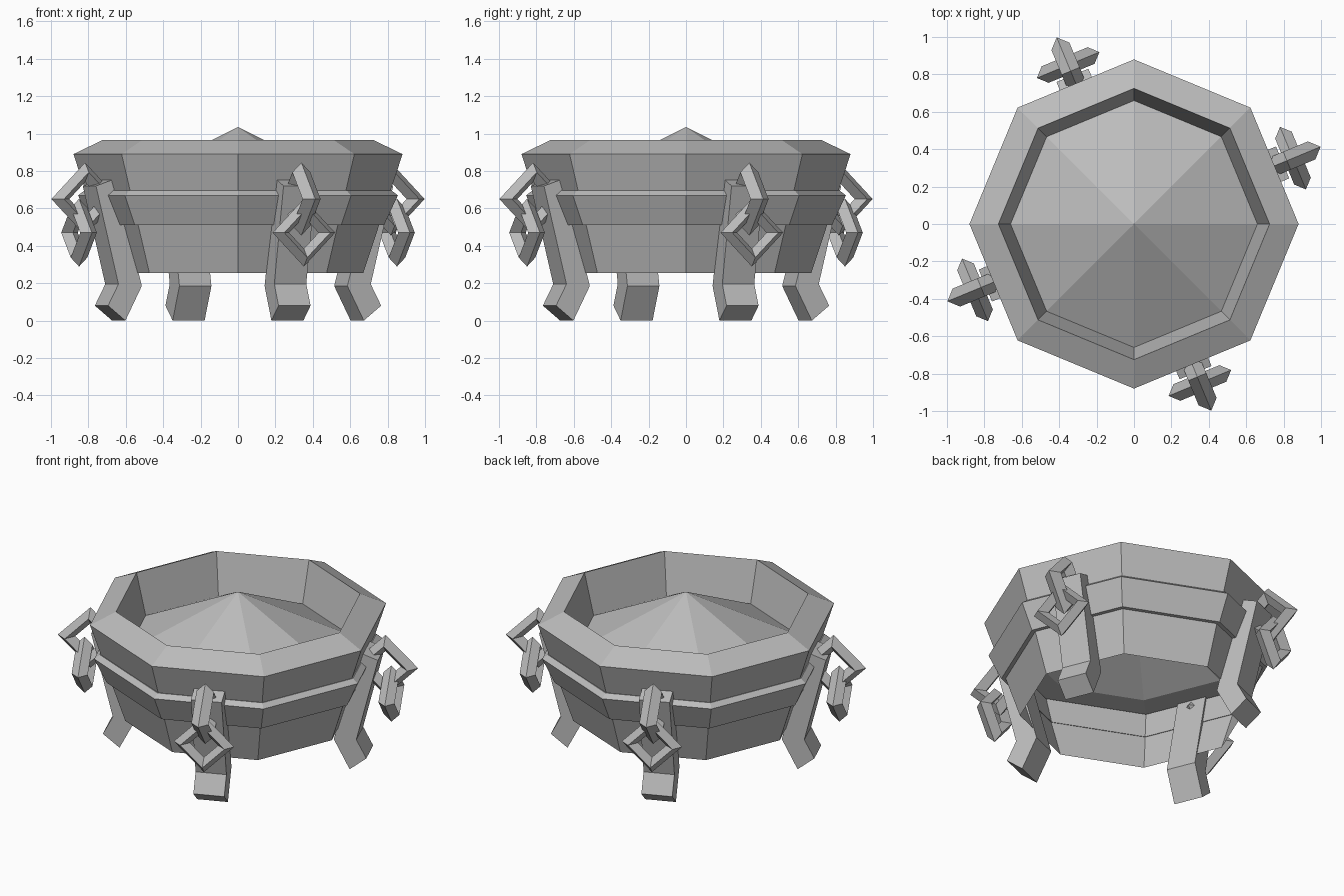
import bpy, bmesh, math
from mathutils import Matrix, Vector

cube = bpy.data.objects.get("Cube")
if cube:
    bpy.data.objects.remove(cube, do_unlink=True)

grey = bpy.data.materials.new("plain_grey")
grey.use_nodes = True
colour = (0.5, 0.5, 0.5, 1)
grey.diffuse_color = colour
grey.node_tree.nodes["Principled BSDF"].inputs["Base Color"].default_value = colour


def finish(name, bm, recalc=True):
    if recalc:
        bmesh.ops.recalc_face_normals(bm, faces=bm.faces)
    mesh = bpy.data.meshes.new(name)
    bm.to_mesh(mesh)
    bm.free()
    mesh.materials.append(grey)
    obj = bpy.data.objects.new(name, mesh)
    bpy.context.collection.objects.link(obj)
    return obj


def lathe(name, profile, sides=8, closed=False):
    """Spin (radius, height) points into an eight-sided part."""
    bm = bmesh.new()
    rings = []
    for r, z in profile:
        if r == 0:
            rings.append([bm.verts.new((0, 0, z))] * sides)
        else:
            angles = [math.tau * i / sides for i in range(sides)]
            rings.append([bm.verts.new((r * math.cos(a), r * math.sin(a), z)) for a in angles])
    pairs = list(zip(rings, rings[1:]))
    if closed:
        pairs.append((rings[-1], rings[0]))
    for low, high in pairs:
        for i in range(sides):
            j = (i + 1) % sides
            corners = dict.fromkeys((low[i], low[j], high[j], high[i]))
            bm.faces.new(list(corners))
    return finish(name, bm, recalc=closed)


def leg(name, turn, outline, width):
    """Extrude a side outline in the radial plane, then turn it into place."""
    bm = bmesh.new()
    verts = [bm.verts.new((r, -width / 2, z)) for r, z in outline]
    # one quad per leg section, so the bent outline stays clean
    n = len(verts)
    for i in range(n // 2 - 1):
        bm.faces.new((verts[i], verts[i + 1], verts[n - 2 - i], verts[n - 1 - i]))
    out = bmesh.ops.extrude_face_region(bm, geom=bm.faces[:])
    moved = [v for v in out["geom"] if isinstance(v, bmesh.types.BMVert)]
    bmesh.ops.translate(bm, verts=moved, vec=(0, width, 0))
    bmesh.ops.transform(bm, matrix=turn, verts=bm.verts)
    return finish(name, bm)


def link(name, turn, centre, side_axis, major, minor):
    """Diamond-shaped chain link with a ridged, four-sided bar."""
    bm = bmesh.new()
    up = Vector((0, 0, 1))
    normal = side_axis.cross(up)
    loops = []
    for i in range(4):
        a = math.tau * i / 4
        out = side_axis * math.cos(a) + up * math.sin(a)
        loops.append([bm.verts.new(centre + out * (major + minor * math.cos(b))
                                   + normal * minor * math.sin(b))
                      for b in (math.tau * k / 4 for k in range(4))])
    for i in range(4):
        here, after = loops[i], loops[(i + 1) % 4]
        for k in range(4):
            m = (k + 1) % 4
            bm.faces.new((here[k], after[k], after[m], here[m]))
    bmesh.ops.transform(bm, matrix=turn, verts=bm.verts)
    return finish(name, bm)


# Bowl: outer wall, sloped rim, inner wall
lathe("bowl", [(0.67, 0.255), (0.88, 0.89), (0.725, 0.965), (0.66, 0.705)])
# Low pyramid filling the bowl
lathe("bowl_filling", [(0.66, 0.705), (0, 1.035)])
# Ledge closing the hollow below the filling
lathe("inner_ledge", [(0.66, 0.705), (0.815, 0.695)])
# Raised belt around the bowl
lathe("belt", [(0.80, 0.69), (0.822, 0.695), (0.855, 0.67), (0.78, 0.51), (0.75, 0.51)], closed=True)

# Four legs, each with a pair of hanging links
leg_outline = [(0.86, 0.72), (0.73, 0.195), (0.79, 0.08),
               (0.69, 0.0), (0.595, 0.185), (0.745, 0.76)]
for i, place in enumerate(("left", "back", "right", "front")):
    turn = Matrix.Rotation(math.radians(22.5 + 90 * i), 4, "Z")
    leg(place + "_leg", turn, leg_outline, 0.185)
    link(place + "_upper_link", turn, Vector((0.885, 0, 0.65)), Vector((1, 0, 0)), 0.143, 0.052)
    link(place + "_lower_link", turn, Vector((0.92, 0, 0.47)), Vector((0, 1, 0)), 0.133, 0.048)
